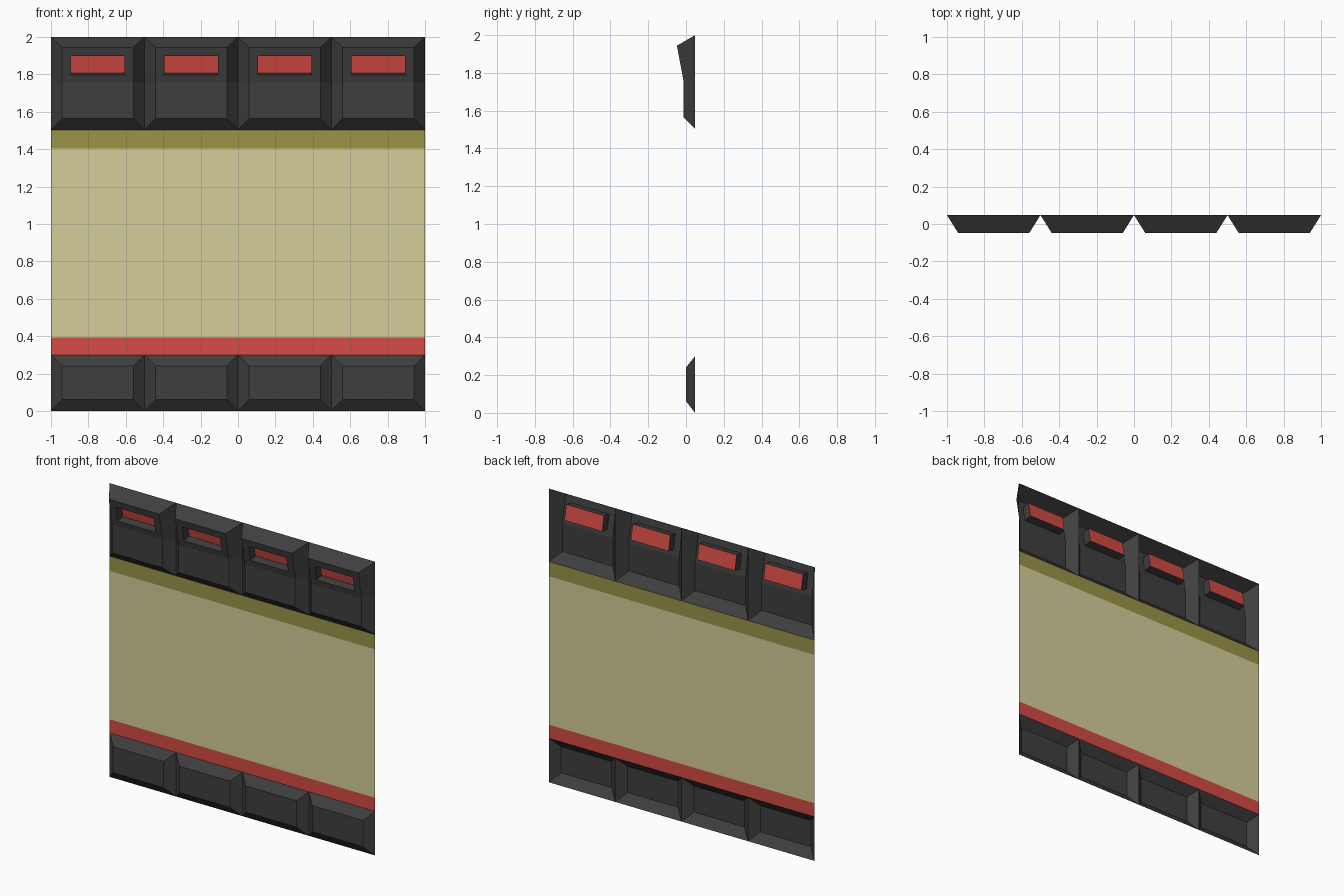
import bpy
import bmesh
from mathutils import Vector

if "Cube" in bpy.data.objects:
    bpy.data.objects.remove(bpy.data.objects["Cube"])

BACK = 0.048          # plane of the wall sheet
HALF = 0.25           # half width of one bay
INNER = 0.19          # half width of the raised face
CENTRES = (-0.75, -0.25, 0.25, 0.75)


def material(name, rgb):
    m = bpy.data.materials.new(name)
    m.diffuse_color = (*rgb, 1.0)
    m.use_nodes = True
    m.node_tree.nodes["Principled BSDF"].inputs["Base Color"].default_value = m.diffuse_color
    return m


dark = material("dark grey", (0.049, 0.049, 0.049))
cream = material("cream", (0.665, 0.617, 0.325))
olive = material("olive", (0.322, 0.300, 0.064))
red = material("red", (0.655, 0.070, 0.058))


def build(name, quads, mat):
    """Make an object from a list of four-point faces."""
    bm = bmesh.new()
    for q in quads:
        bm.faces.new([bm.verts.new(p) for p in q])
    bmesh.ops.remove_doubles(bm, verts=bm.verts, dist=1e-5)
    mesh = bpy.data.meshes.new(name)
    bm.to_mesh(mesh)
    bm.free()
    mesh.materials.append(mat)
    obj = bpy.data.objects.new(name, mesh)
    bpy.context.collection.objects.link(obj)
    return obj


def rect(cx, half, low, high):
    """Rectangle facing the front; low and high are (y, z) edges."""
    return [Vector((cx - half, *low)), Vector((cx + half, *low)),
            Vector((cx + half, *high)), Vector((cx - half, *high))]


def ring(outer, inner):
    """Four faces joining two rectangles."""
    return [[outer[i], outer[(i + 1) % 4], inner[(i + 1) % 4], inner[i]]
            for i in range(4)]


# flat wall bands
for name, z0, z1, mat in (("wall_base_stripe", 0.30, 0.392, red),
                          ("wall_field", 0.392, 1.403, cream),
                          ("wall_top_stripe", 1.403, 1.503, olive)):
    build(name, [rect(0, 1.0, (BACK, z0), (BACK, z1))], mat)

# raised-face heights and the sloped lamp face of the upper panels
BOTTOM = (-0.013, 1.565)
KINK = (-0.013, 1.756)
TOP = (-0.048, 1.944)


def slope(z):
    t = (z - KINK[1]) / (TOP[1] - KINK[1])
    return (KINK[0] + t * (TOP[0] - KINK[0]), z)


for n, cx in enumerate(CENTRES, 1):
    # lower panel: a hollow bevelled pan
    outer = rect(cx, HALF, (BACK, 0.0), (BACK, 0.30))
    inner = rect(cx, INNER, (0.0, 0.062), (0.0, 0.24))
    build(f"lower_panel_{n}", ring(outer, inner) + [inner], dark)

    # upper panel: vertical lower half and forward-leaning upper half
    out_low = rect(cx, HALF, (BACK, 1.503), (BACK, KINK[1]))
    out_high = rect(cx, HALF, (BACK, KINK[1]), (BACK, 2.0))
    in_low = rect(cx, INNER, BOTTOM, KINK)
    in_high = rect(cx, INNER, KINK, TOP)
    low = ring(out_low, in_low)
    high = ring(out_high, in_high)
    quads = [low[0], low[1], low[3], in_low, high[1], high[2], high[3]]

    # lamp recess sunk square to the leaning face
    opening = rect(cx, 0.142, slope(1.797), slope(1.898))
    normal = (opening[1] - opening[0]).cross(opening[3] - opening[0]).normalized()
    floor = [p - normal * 0.055 for p in opening]
    quads += ring(in_high, opening) + ring(opening, floor)
    build(f"upper_panel_{n}", quads, dark)
    build(f"lamp_{n}", [floor], red)
